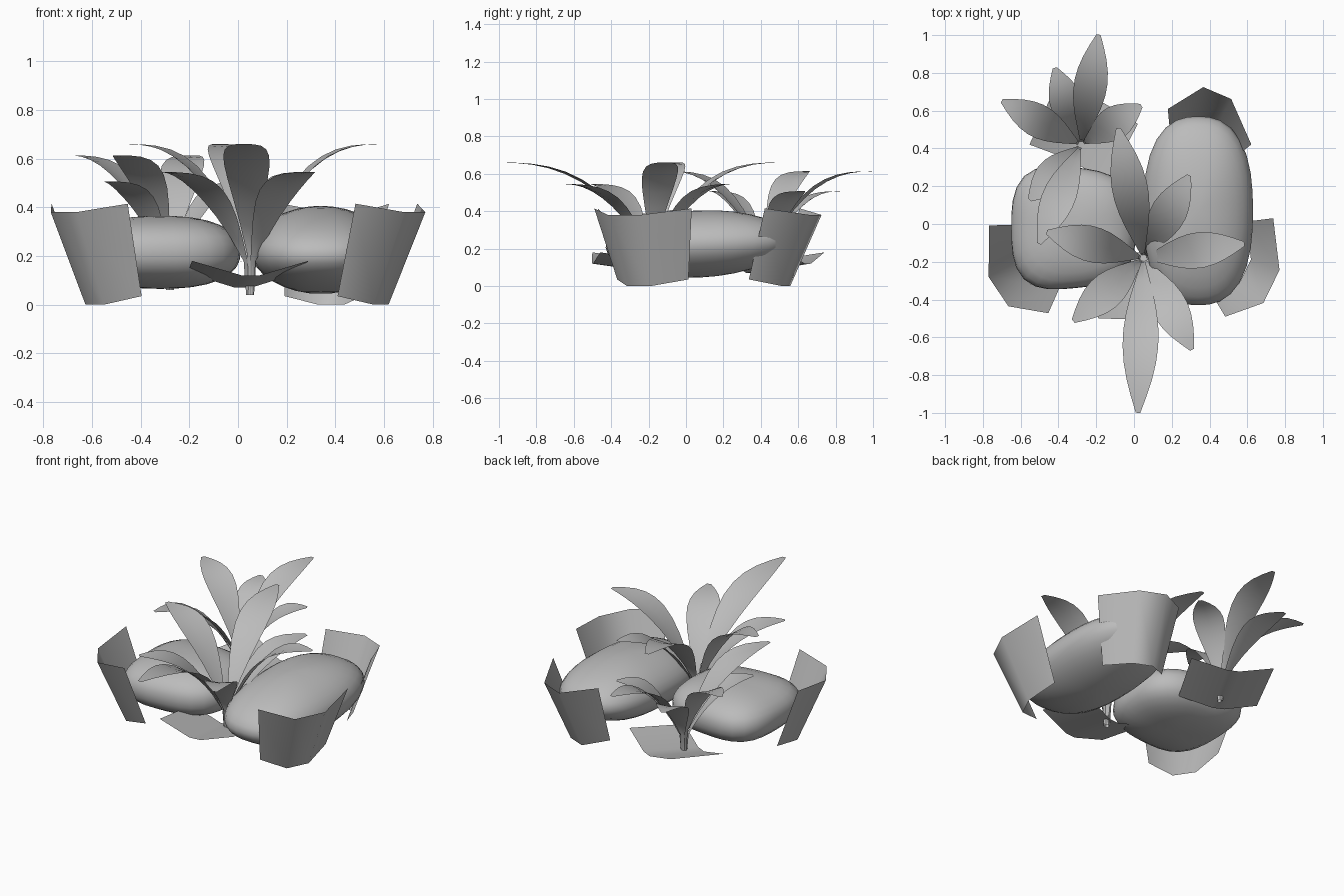
import bpy, bmesh, math
from mathutils import Vector

cube = bpy.data.objects.get("Cube")
if cube:
    bpy.data.objects.remove(cube, do_unlink=True)

grey = bpy.data.materials.new("plain_grey")
grey.use_nodes = True
grey.diffuse_color = (0.5, 0.5, 0.5, 1)
grey.node_tree.nodes["Principled BSDF"].inputs["Base Color"].default_value = grey.diffuse_color


def finish(name, bm):
    """Turn a bmesh into a smooth grey object."""
    mesh = bpy.data.meshes.new(name)
    bm.to_mesh(mesh)
    bm.free()
    mesh.materials.append(grey)
    mesh.shade_smooth()
    obj = bpy.data.objects.new(name, mesh)
    bpy.context.collection.objects.link(obj)


def skin(name, rows):
    """Join equally long rows of points into a sheet."""
    bm = bmesh.new()
    grid = [[bm.verts.new(point) for point in row] for row in rows]
    for lower, upper in zip(grid, grid[1:]):
        for a, b, c, d in zip(lower, lower[1:], upper[1:], upper):
            bm.faces.new((a, b, c, d))
    finish(name, bm)


def heading(degrees):
    """Unit vectors pointing along a compass direction and to its left."""
    angle = math.radians(degrees)
    out = Vector((math.cos(angle), math.sin(angle), 0))
    return out, Vector((-out.y, out.x, 0))


def rock(name, centre, radii, plan, section, tilt, taper):
    """Boulder: a sphere squared off in plan and section, tapered along x, tilted along y."""
    bm = bmesh.new()
    bmesh.ops.create_uvsphere(bm, u_segments=32, v_segments=16, radius=1)
    for vert in bm.verts:
        x, y, z = vert.co
        flat = (abs(x) ** plan + abs(y) ** plan) ** (1 / plan)
        norm = (flat ** section + abs(z) ** section) ** (1 / section)
        x, y, z = (c / norm * r for c, r in zip(vert.co, radii))
        y *= 1 - taper * x
        vert.co = Vector(centre) + Vector((x, y, z + tilt * y))
    finish(name, bm)


def card(name, centre, degrees, folds, half, bulge, lean, narrow, top, bottom, dip):
    """Sheet folded at two places; its lower edge is narrower and pulled inward."""
    out, side = heading(degrees)
    rows = []
    for scale, inset, height in ((1, 0, top), (narrow, lean, bottom)):
        row = []
        for u in (-1, *folds, 1):
            middle = abs(u) < 1
            point = Vector(centre) + side * u * half * scale
            point += out * (middle * bulge * scale - inset)
            point.z = height - middle * dip
            row.append(point)
        rows.append(row)
    skin(name, rows)


def leaf(name, base, degrees, reach, top, size):
    """Upright stalk that opens into an arching blade with a flat tip."""
    out, side = heading(degrees)
    foot = base + out * 0.015
    width = 0.008 * size
    rows = [[foot + side * width, foot, foot - side * width]]
    steps = 9
    for i in range(steps + 1):
        s = i / steps
        rise = 1 - 0.73 * (1 - s) ** 2.6
        mid = base + out * (0.025 + (reach - 0.025) * s)
        mid.z = base.z + (top - base.z) * rise
        width = size * (0.012 + 0.083 * math.sin(math.pi * s ** 1.05))
        lift = Vector((0, 0, 0.15 * width * (1 - s)))
        rows.append([mid + side * width + lift, mid - lift, mid - side * width + lift])
    skin(name, rows)


def plant(name, base, size, tall, short):
    """Ring of tall and short leaves, each given as direction and reach."""
    for kind, top, leaves in (("tall", 0.66, tall), ("short", 0.545, short)):
        for number, (degrees, reach) in enumerate(leaves, start=1):
            leaf(f"{name}_{kind}_leaf_{number}", base, degrees, reach, top * size, size)


# Rocks
rock("wide_rock", (-0.32, -0.02, 0.215), (0.33, 0.32, 0.15),
     plan=3, section=2.4, tilt=0, taper=0.3)
rock("long_rock", (0.34, 0.07, 0.225), (0.29, 0.5, 0.18),
     plan=2.5, section=1.9, tilt=0.04, taper=0)

# Tall cards leaning outward around the rocks
tall_card = dict(lean=0.12, narrow=0.73, top=0.415, bottom=0.035, dip=0.035)
left_fold, right_fold = (-0.2, 0.47), (-0.47, 0.2)
card("right_card", (-0.61, -0.24, 0), 214, left_fold, half=0.28, bulge=0.155, **tall_card)
card("left_card", (0.61, -0.23, 0), -26, right_fold, half=0.29, bulge=0.15, **tall_card)
card("back_card", (0.4, 0.515, 0), 67, left_fold, half=0.24, bulge=0.18, **tall_card)

# Broad shallow cards lying under each plant
low_card = dict(half=0.24, bulge=0.02, lean=0.35, narrow=0.95, top=0.18, bottom=0.13, dip=0.06)
crease = (-0.15, 0.15)
card("front_low_card", (0.05, -0.48, 0), -85, crease, **low_card)
card("back_low_card", (-0.195, 0.635, 0), 64, crease, **low_card)

# Plants
plant("front_plant", Vector((0.05, -0.18, 0.04)), 1,
      tall=[(101, 0.7), (165, 0.53), (8, 0.54), (268, 0.82)],
      short=[(61, 0.5), (298, 0.55), (222, 0.5)])
plant("back_plant", Vector((-0.28, 0.42, 0.06)), 0.93,
      tall=[(81, 0.59), (151, 0.48), (247, 0.57)],
      short=[(109, 0.43), (33, 0.38), (227, 0.4)])
